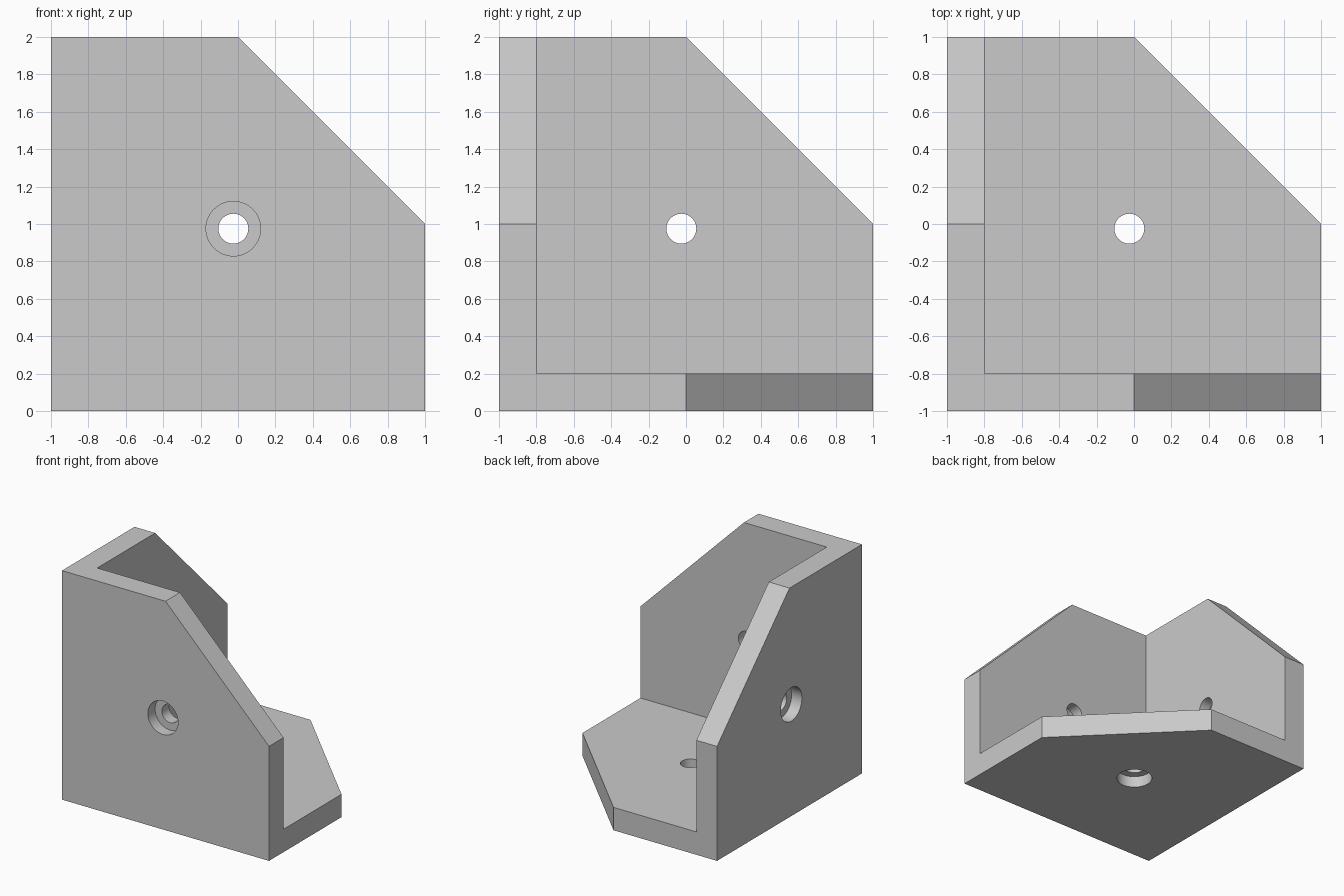
import bpy, bmesh
from mathutils import Vector

if "Cube" in bpy.data.objects:
    bpy.data.objects.remove(bpy.data.objects["Cube"], do_unlink=True)

WALL = 0.2
HOLE_AT = -0.025          # hole position along both axes of each plate
HOLE_R, BORE_R, BORE_DEPTH = 0.08, 0.146, 0.1
MID = Vector((0, 0, 1))   # centre of the bounding cube

grey = bpy.data.materials.new("plain_grey")
grey.use_nodes = True
grey.diffuse_color = (0.59, 0.59, 0.59, 1)
grey.node_tree.nodes["Principled BSDF"].inputs["Base Color"].default_value = grey.diffuse_color


def add_object(name, bm):
    bmesh.ops.recalc_face_normals(bm, faces=bm.faces)
    mesh = bpy.data.meshes.new(name)
    bm.to_mesh(mesh)
    bm.free()
    mesh.materials.append(grey)
    obj = bpy.data.objects.new(name, mesh)
    bpy.context.collection.objects.link(obj)
    return obj


def cube(low, high):
    bm = bmesh.new()
    bmesh.ops.create_cube(bm, size=high - low)
    bmesh.ops.translate(bm, verts=bm.verts, vec=MID + Vector((1, 1, 1)) * (low + high) / 2)
    return bm


def cut(target, cutter):
    mod = target.modifiers.new("cut", 'BOOLEAN')
    mod.operation, mod.solver, mod.object = 'DIFFERENCE', 'EXACT', cutter
    bpy.context.view_layer.objects.active = target
    bpy.ops.object.modifier_apply(modifier=mod.name)
    bpy.data.objects.remove(cutter, do_unlink=True)


def drill(axis, radius, start, end):
    """Cylinder along one axis, passing through the hole position."""
    bm = bmesh.new()
    bmesh.ops.create_cone(bm, cap_ends=True, segments=48, radius1=radius,
                          radius2=radius, depth=end - start)
    direction = Vector([i == axis for i in range(3)])
    turn = Vector((0, 0, 1)).rotation_difference(direction).to_matrix()
    bmesh.ops.rotate(bm, verts=bm.verts, matrix=turn)
    spot = Vector((HOLE_AT,) * 3)
    spot[axis] = (start + end) / 2
    bmesh.ops.translate(bm, verts=bm.verts, vec=MID + spot)
    return add_object("drill", bm)


# Solid block with one chamfer for the free corner of each plate
block = cube(-1, 1)
for skip in range(3):
    normal = Vector([i != skip for i in range(3)])
    result = bmesh.ops.bisect_plane(
        block, geom=block.verts[:] + block.edges[:] + block.faces[:],
        plane_co=MID + normal / 2, plane_no=normal, clear_outer=True)
    rim = [e for e in result["geom_cut"] if isinstance(e, bmesh.types.BMEdge)]
    bmesh.ops.edgeloop_fill(block, edges=rim)
bracket = add_object("corner_bracket", block)

# Hollow out the block, leaving base, front and side plates
cut(bracket, add_object("cavity", cube(WALL - 1, 2)))

# Counterbored screw hole through each plate
for axis in range(3):
    cut(bracket, drill(axis, BORE_R, -1.2, BORE_DEPTH - 1))
    cut(bracket, drill(axis, HOLE_R, -1.2, WALL - 0.9))

bpy.ops.object.select_all(action='DESELECT')
bracket.select_set(True)
bpy.context.view_layer.objects.active = bracket
bpy.ops.object.shade_smooth_by_angle()
